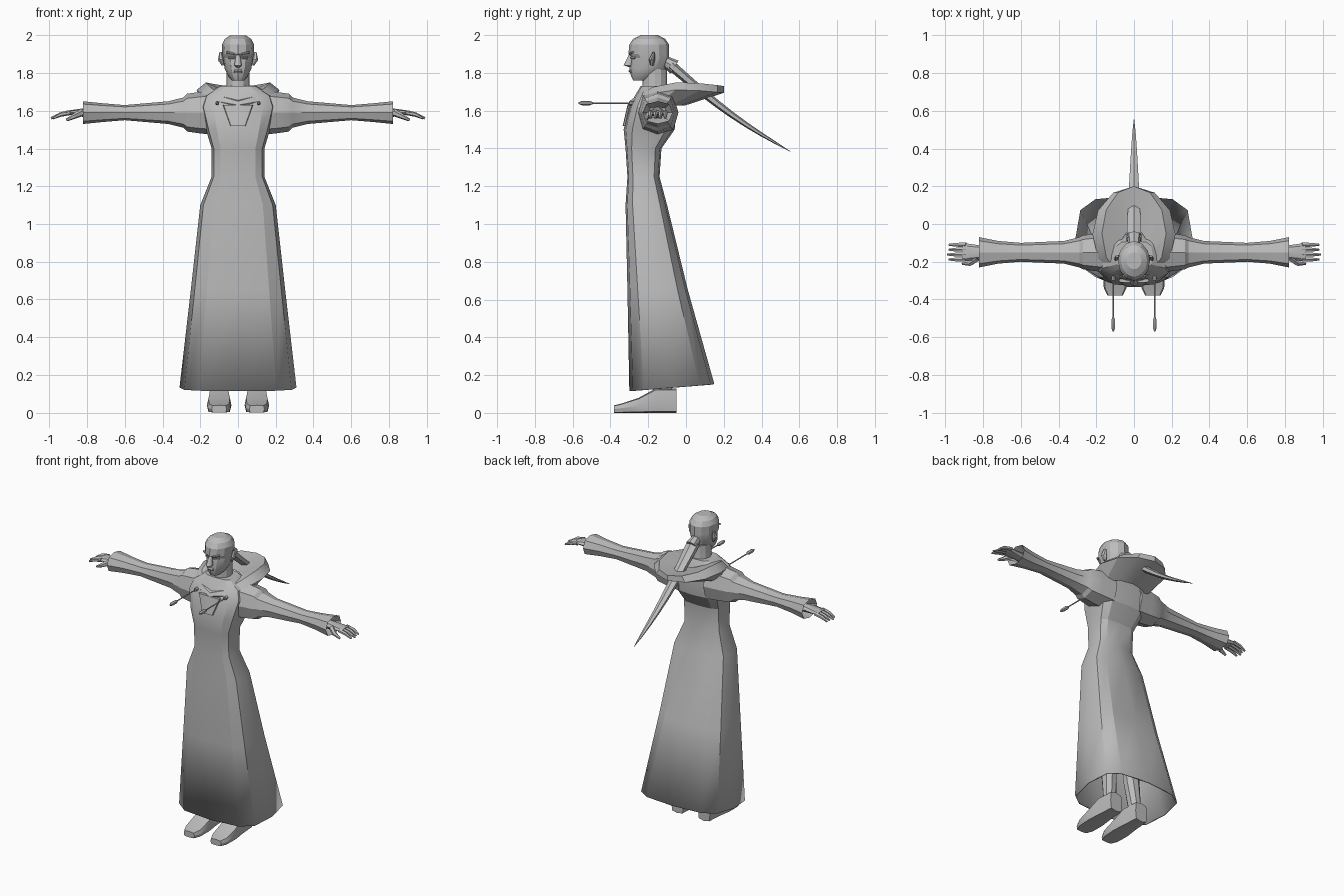
import bpy
import bmesh
from math import cos, sin, pi, radians, copysign
from mathutils import Vector

cube = bpy.data.objects.get("Cube")
if cube:
    bpy.data.objects.remove(cube)

grey = bpy.data.materials.new("plain grey")
grey.use_nodes = True
grey.diffuse_color = (.5, .5, .5, 1)
grey.node_tree.nodes["Principled BSDF"].inputs["Base Color"].default_value = grey.diffuse_color


def loft(name, rings, start_cap=True, end_cap=True):
    """Skin a list of equal-length closed rings."""
    bm = bmesh.new()
    rows = [[bm.verts.new(point) for point in ring] for ring in rings]
    for lower, upper in zip(rows, rows[1:]):
        for i in range(len(lower)):
            bm.faces.new((lower[i - 1], lower[i], upper[i], upper[i - 1]))
    if start_cap:
        bm.faces.new(rows[0])
    if end_cap:
        bm.faces.new(rows[-1])
    bmesh.ops.recalc_face_normals(bm, faces=bm.faces)
    mesh = bpy.data.meshes.new(name)
    bm.to_mesh(mesh)
    bm.free()
    mesh.materials.append(grey)
    part = bpy.data.objects.new(name, mesh)
    bpy.context.collection.objects.link(part)
    bpy.ops.object.select_all(action="DESELECT")
    part.select_set(True)
    bpy.context.view_layer.objects.active = part
    bpy.ops.object.shade_smooth_by_angle(angle=radians(25))
    return part


def pair(name, rings):
    """Loft a part on the left side and its mirror on the right."""
    loft("left_" + name, rings)
    loft("right_" + name, [[(-x, y, z) for x, y, z in ring] for ring in rings])


def outline(sides, power=1.0):
    """Unit ellipse, squarer as power drops."""
    turns = [2 * pi * k / sides for k in range(sides)]
    return [tuple(copysign(abs(f(turn)) ** power, f(turn)) for f in (sin, cos))
            for turn in turns]


def hoop(height, width, front, back, power=1.0, drop=0.0):
    """Level ring round the body; drop lowers its front, and its back a little."""
    middle, depth = (front + back) / 2, (back - front) / 2
    return [(width * u, middle - depth * v, height - drop * v * v * (1 if v > 0 else .2))
            for u, v in outline(12, power)]


def tube(path, radii, sides=6, flat=1.0):
    """Rings swept along a path; flat thins the section."""
    path = [Vector(point) for point in path]
    rings = []
    for i, (point, radius) in enumerate(zip(path, radii)):
        along = path[min(i + 1, len(path) - 1)] - path[max(i - 1, 0)]
        turn = along.to_track_quat("Z", "Y")
        rings.append([point + turn @ Vector((radius * u, radius * flat * v, 0))
                      for u, v in outline(sides)])
    return rings


# Robe: flat front and back, open tilted hem, narrow waist, rounded shoulders
robe_levels = [  # height, half width, front, back
    (.14, .31, -.3, .15), (.65, .25, -.31, .01), (1.1, .2, -.32, -.1),
    (1.25, .14, -.31, -.14), (1.4, .14, -.32, -.13), (1.5, .17, -.33, -.06),
    (1.62, .2, -.3, -.05), (1.68, .18, -.27, -.06), (1.73, .1, -.24, -.09)]
robe_rings = [hoop(*level, power=.6) for level in robe_levels]
robe_rings[0] = [(x, y, z + y / 12) for x, y, z in robe_rings[0]]
robe = loft("robe", robe_rings, start_cap=False)
cloth = robe.modifiers.new("cloth", "SOLIDIFY")
cloth.thickness = .01

# Lowered hood draped round the neck and out over the back
loft("hood", [
    hoop(1.71, .08, -.27, -.03, drop=.05),
    hoop(1.75, .17, -.3, .2, drop=.1),
    hoop(1.71, .22, -.31, .2, drop=.08),
    hoop(1.63, .18, -.29, -.01, drop=.02)], start_cap=False, end_cap=False)

# Chest flap
loft("chest_flap", [hoop(1.52, .04, -.335, -.31, power=.4),
                    hoop(1.63, .08, -.31, -.29, power=.4)])

# Neck, head and face
loft("neck", [hoop(1.66, .07, -.24, -.08), hoop(1.73, .06, -.23, -.1),
              hoop(1.82, .06, -.23, -.1)])
head_levels = [
    (1.76, .03, -.28, -.2), (1.78, .05, -.29, -.15), (1.82, .07, -.3, -.11),
    (1.88, .08, -.29, -.09), (1.9, .083, -.305, -.09), (1.95, .085, -.3, -.09),
    (1.98, .07, -.28, -.11), (2, .04, -.24, -.15)]
loft("head", [hoop(*level) for level in head_levels])
loft("nose", [hoop(1.83, .01, -.3, -.28), hoop(1.84, .02, -.33, -.28),
              hoop(1.9, .01, -.3, -.28)])
loft("lips", [hoop(1.8, .02, -.295, -.28), hoop(1.81, .02, -.305, -.28),
              hoop(1.82, .02, -.295, -.28)])
pair("ear", tube([(.08, -.18, 1.84), (.09, -.18, 1.87), (.09, -.17, 1.91)],
                 [.01, .02, .01], flat=.6))
pair("brow", tube([(.02, -.3, 1.9), (.06, -.28, 1.91)], [.006, .006]))
pair("eye", tube([(.02, -.29, 1.88), (.05, -.27, 1.88)], [.006, .006]))

# Ponytail: a sagging strand that tapers to a point
steps = [k / 8 for k in range(8)] + [.99]
loft("ponytail", tube([(0, .64 * t - .08, 1.84 - .46 * t - .03 * sin(pi * t)) for t in steps],
                      [.045 * (1 - t) ** .7 for t in steps], flat=.6))
loft("hair_tie", tube([(0, -.11, 1.86), (0, -.06, 1.83)], [.03, .04], sides=8))

# Sleeves with a shoulder lip and a turned-in cuff
arm_y, arm_z = -.15, 1.59
sleeve = [  # distance out, half depth, half height
    (.1, .11, .12), (.2, .1, .11), (.27, .09, .1), (.29, .08, .08), (.37, .06, .06),
    (.6, .05, .04), (.72, .06, .05), (.82, .08, .06), (.76, .05, .03)]
pair("sleeve", [[(x, arm_y + depth * u, arm_z + height * v) for u, v in outline(8, .8)]
                for x, depth, height in sleeve])

# Hands
palm = [(.76, .03, .03), (.84, .04, .02), (.91, .05, .01)]
pair("palm", [[(x, arm_y + depth * u, arm_z + height * v) for u, v in outline(8)]
              for x, depth, height in palm])
for i, finger in enumerate(("little", "ring", "middle", "index")):
    y = arm_y + .04 - .026 * i
    reach = .99 if finger == "middle" else .98
    pair(finger + "_finger", tube([(.89, y, arm_z), (.94, y, arm_z - .01),
                                   (reach, y, arm_z - .03)], [.013, .012, .006]))
pair("thumb", tube([(.83, -.18, arm_z), (.87, -.21, arm_z - .02), (.91, -.21, arm_z - .04)],
                   [.02, .014, .007]))

# Drawstrings held straight out, with beads on the ends
cord_x, cord_z = .11, 1.64
for name, stations, radii in (
        ("eyelet", (-.27, -.3), (.012, .012)),
        ("drawstring", (-.27, -.5), (.004, .004)),
        ("bead", (-.49, -.51, -.55, -.57), (.004, .012, .012, .004))):
    pair(name, tube([(cord_x, y, cord_z) for y in stations], radii))

# Shoes and legs
shoe = [(-.38, .04, .04), (-.34, .06, .05), (-.25, .065, .08), (-.16, .055, .13), (-.05, .045, .13)]
pair("shoe", [[(.1 + width * u, y, height * (v + 1) / 2) for u, v in outline(8, .4)]
              for y, width, height in shoe])
pair("leg", tube([(.1, -.11, .1), (.09, -.13, .3), (.08, -.18, 1)], [.04, .05, .07], sides=8))
